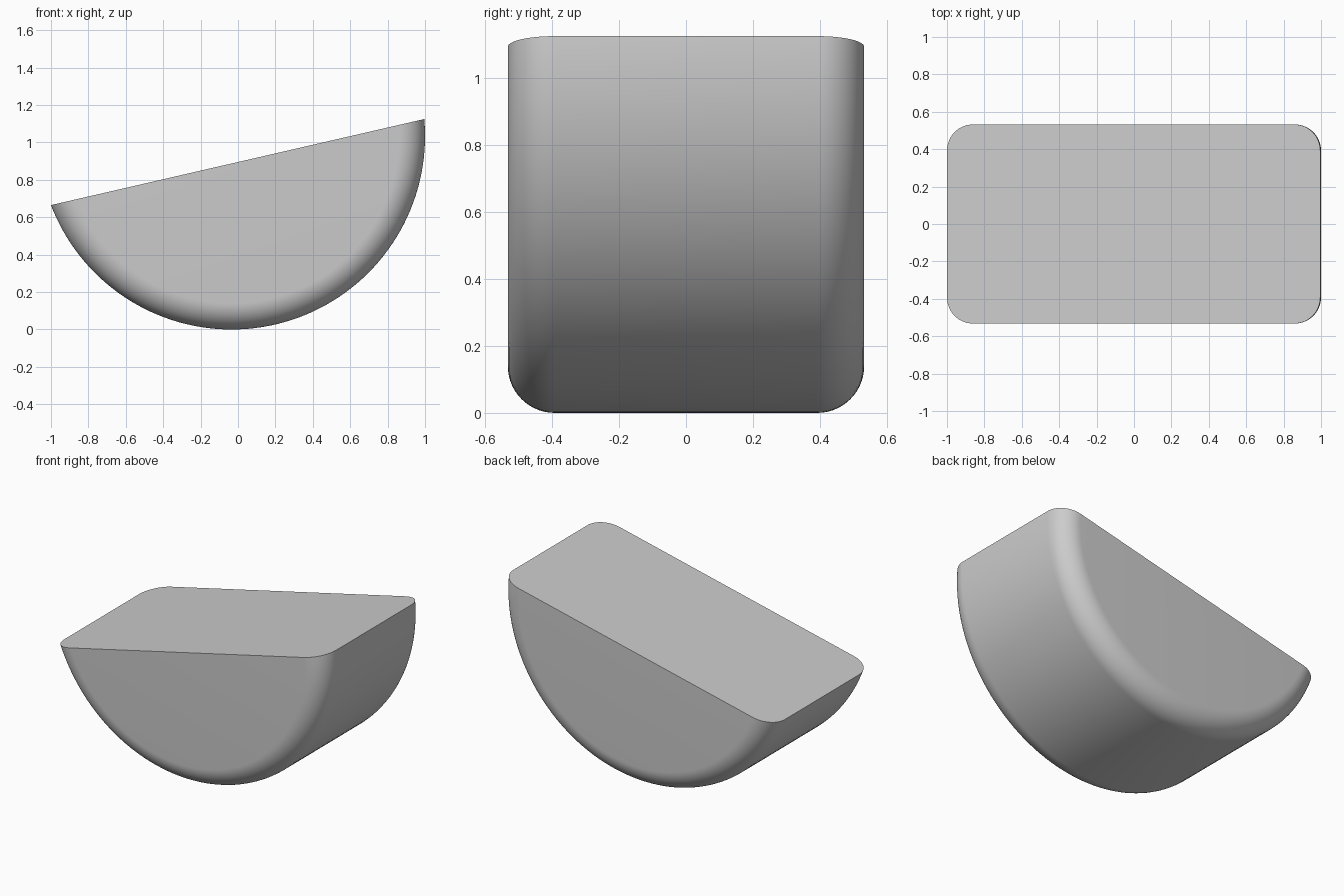
import bpy, bmesh, math
from mathutils import Matrix, Vector

cube = bpy.data.objects.get("Cube")
if cube:
    bpy.data.objects.remove(cube, do_unlink=True)

RADIUS = 1.034        # drum radius
HALF_DEPTH = 0.532    # half of the drum's length along y
FILLET = 0.14         # rounding of both rims
CENTRE = Vector((-0.034, 0, RADIUS))
LEFT_END = Vector((-1.0, 0, 0.665))
RIGHT_END = Vector((0.996, 0, 1.125))

# Plain grey material
grey = bpy.data.materials.new("plain grey")
grey.use_nodes = True
colour = (0.604, 0.604, 0.604, 1)
grey.diffuse_color = colour
grey.node_tree.nodes["Principled BSDF"].inputs["Base Color"].default_value = colour

# Half of the rim profile, mirrored to the other end of the drum
steps = 14
rim = []
for i in range(steps + 1):
    a = math.pi / 2 * i / steps
    rim.append(Vector((RADIUS - FILLET + FILLET * math.sin(a), 0,
                       HALF_DEPTH - FILLET + FILLET * math.cos(a))))
profile = rim + [Vector((p.x, 0, -p.z)) for p in reversed(rim)]

# Spin the profile into a drum lying along y, and close both flat ends
bm = bmesh.new()
verts = [bm.verts.new(p) for p in profile]
edges = [bm.edges.new(pair) for pair in zip(verts, verts[1:])]
bmesh.ops.spin(bm, geom=verts + edges, cent=(0, 0, 0), axis=(0, 0, 1),
               angle=math.tau, steps=160, use_merge=True)
bmesh.ops.remove_doubles(bm, verts=bm.verts, dist=1e-5)
bmesh.ops.holes_fill(bm, edges=[e for e in bm.edges if e.is_boundary], sides=0)
bmesh.ops.transform(bm, verts=bm.verts,
                    matrix=Matrix.Translation(CENTRE) @ Matrix.Rotation(math.pi / 2, 4, "X"))

# Slice off the upper part along the sloping flat top
slope = RIGHT_END - LEFT_END
cut = bmesh.ops.bisect_plane(bm, geom=bm.verts[:] + bm.edges[:] + bm.faces[:],
                             plane_co=LEFT_END, plane_no=(-slope.z, 0, slope.x),
                             clear_outer=True)
rim_edges = [e for e in cut["geom_cut"] if isinstance(e, bmesh.types.BMEdge)]
bmesh.ops.contextual_create(bm, geom=rim_edges)
bmesh.ops.recalc_face_normals(bm, faces=bm.faces)

mesh = bpy.data.meshes.new("rounded_half_drum")
bm.to_mesh(mesh)
bm.free()
mesh.materials.append(grey)
body = bpy.data.objects.new("rounded_half_drum", mesh)
bpy.context.collection.objects.link(body)

# Smooth rims with a crisp flat top
bpy.ops.object.select_all(action="DESELECT")
body.select_set(True)
bpy.context.view_layer.objects.active = body
bpy.ops.object.shade_smooth_by_angle(angle=math.radians(30))
